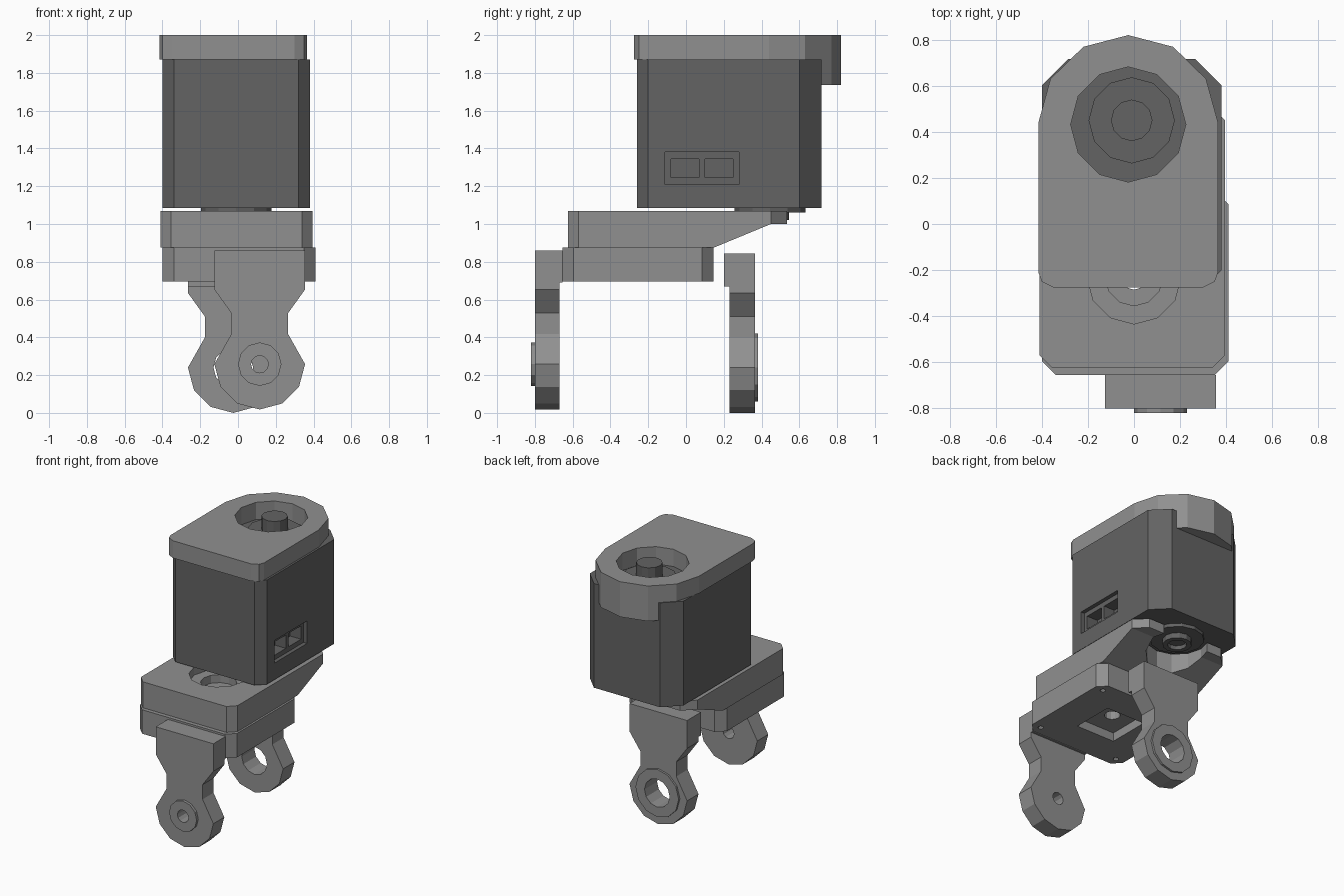
import bpy
import bmesh
import math

default = bpy.data.objects.get("Cube")
if default:
    bpy.data.objects.remove(default, do_unlink=True)


def material(name, value):
    m = bpy.data.materials.new(name)
    m.use_nodes = True
    colour = (value, value, value, 1)
    m.diffuse_color = colour
    m.node_tree.nodes["Principled BSDF"].inputs["Base Color"].default_value = colour
    return m


LIGHT = material("light grey", 0.28)
DARK = material("dark grey", 0.125)


def prism(name, points, lo, hi, axis, mat):
    """Extrude a 2D outline along an axis from lo to hi."""
    place = {"x": lambda a, b, h: (h, a, b),
             "y": lambda a, b, h: (a, h, b),
             "z": lambda a, b, h: (a, b, h)}[axis]
    bm = bmesh.new()
    low = [bm.verts.new(place(a, b, lo)) for a, b in points]
    high = [bm.verts.new(place(a, b, hi)) for a, b in points]
    bm.faces.new(low)
    bm.faces.new(high)
    n = len(points)
    for i in range(n):
        j = (i + 1) % n
        bm.faces.new((low[i], low[j], high[j], high[i]))
    bmesh.ops.recalc_face_normals(bm, faces=bm.faces)
    mesh = bpy.data.meshes.new(name)
    bm.to_mesh(mesh)
    bm.free()
    mesh.materials.append(mat)
    ob = bpy.data.objects.new(name, mesh)
    bpy.context.scene.collection.objects.link(ob)
    return ob


def ring(cx, cy, r, n=12):
    return [(cx + r * math.cos(math.tau * i / n), cy + r * math.sin(math.tau * i / n))
            for i in range(n)]


def rect(a0, a1, b0, b1):
    return [(a0, b0), (a1, b0), (a1, b1), (a0, b1)]


def chamfered(a0, a1, b0, b1, front, back):
    """Rectangle with cut corners, sized separately at the front and back."""
    return [(a0 + front, b0), (a1 - front, b0), (a1, b0 + front), (a1, b1 - back),
            (a1 - back, b1), (a0 + back, b1), (a0, b1 - back), (a0, b0 + front)]


def carve(ob, points, lo, hi, axis):
    """Subtract a prism from a part and discard the cutter."""
    cutter = prism("cutter", points, lo, hi, axis, ob.data.materials[0])
    cutter.hide_render = True
    mod = ob.modifiers.new("cut", "BOOLEAN")
    mod.operation = "DIFFERENCE"
    mod.solver = "EXACT"
    mod.object = cutter
    bpy.context.view_layer.update()
    graph = bpy.context.evaluated_depsgraph_get()
    mesh = bpy.data.meshes.new_from_object(ob.evaluated_get(graph))
    ob.modifiers.clear()
    ob.data = mesh
    bpy.data.objects.remove(cutter, do_unlink=True)


# Motor housing with a twin socket in its left side
housing = prism("motor_housing", chamfered(-0.40, 0.38, -0.26, 0.717, 0.06, 0.115),
                1.085, 1.87, "z", DARK)
carve(housing, rect(-0.11, 0.28, 1.21, 1.38), 0.35, 0.5, "x")
for y in (-0.08, 0.10):
    carve(housing, rect(y, y + 0.15, 1.245, 1.345), 0.26, 0.45, "x")

# Top cap: squared at the front, rounded at the back, with a round opening
cap_front = [(-0.415, -0.21), (-0.40, -0.25), (-0.35, -0.275),
             (0.30, -0.275), (0.35, -0.25), (0.365, -0.21)]
cap_back = [(-0.025 + 0.39 * math.cos(math.radians(a)),
             0.44 + 0.38 * math.sin(math.radians(a))) for a in range(0, 181, 30)]
cap = prism("top_cap", cap_front + cap_back, 1.87, 2.0, "z", LIGHT)
carve(cap, ring(-0.025, 0.432, 0.25), 1.8, 2.1, "z")

# Rear lip hanging from the cap
lip = prism("cap_rear_lip", cap_back, 1.735, 1.87, "z", LIGHT)
carve(lip, rect(-1, 1, 0, 0.717), 1.6, 2.0, "z")

# Upper spindle inside the cap opening
prism("spindle_collar", ring(-0.01, 0.45, 0.187), 1.87, 1.90, "z", DARK)
prism("spindle_pin", ring(-0.01, 0.45, 0.09), 1.90, 2.0, "z", DARK)

# Lower output disc with a bored hub
prism("output_disc", ring(-0.01, 0.445, 0.187), 1.06, 1.085, "z", DARK)
hub = prism("output_hub", ring(-0.01, 0.445, 0.10), 1.02, 1.06, "z", DARK)
carve(hub, ring(-0.01, 0.445, 0.065), 1.0, 1.05, "z")

# Upper base: sloped underside at the back, notched around the output disc
upper = prism("upper_base", chamfered(-0.41, 0.395, -0.625, 0.535, 0.055, 0.085),
              0.875, 1.07, "z", LIGHT)
carve(upper, [(0.145, 0.874), (0.45, 1.0), (0.7, 1.0), (0.7, 0.7), (0.145, 0.7)],
      -1, 1, "x")
carve(upper, ring(-0.01, 0.445, 0.215), 0.8, 1.2, "z")
for radius, floor in ((0.204, 1.01), (0.125, 0.95), (0.055, 0.8)):
    carve(upper, ring(0, -0.23, radius), floor, 1.2, "z")

# Lower base plate: square pocket, centre hole and corner screw holes beneath
lower = prism("lower_base", chamfered(-0.40, 0.41, -0.655, 0.145, 0.06, 0.06),
              0.695, 0.875, "z", LIGHT)
carve(lower, rect(-0.16, 0.16, -0.41, -0.09), 0.6, 0.76, "z")
carve(lower, ring(0, -0.23, 0.055), 0.6, 1.0, "z")
for x in (-0.33, 0.34):
    for y in (-0.585, 0.075):
        carve(lower, ring(x, y, 0.02, 8), 0.6, 0.74, "z")


def leg_outline(cx, cz, top):
    """Wide top, narrow waist and round eye."""
    side = [(0.24, top), (0.24, cz + 0.395), (0.15, cz + 0.27), (0.15, cz + 0.16)]
    eye = [(0.24 * math.cos(math.radians(a)), cz + 0.24 * math.sin(math.radians(a)))
           for a in range(0, -91, -30)]
    right = side + eye
    left = [(-a, b) for a, b in reversed(right[:-1])]
    return [(cx + a, b) for a, b in right + left]


def leg(name, cx, cz, top, y0, y1, boss_y, boss_r, hole_r):
    """Leg plate with a raised boss around a through hole."""
    plate = prism(name, leg_outline(cx, cz, top), y0, y1, "y", LIGHT)
    boss = prism(name + "_boss", ring(cx, cz, boss_r), min(boss_y), max(boss_y), "y", LIGHT)
    for part in (plate, boss):
        carve(part, ring(cx, cz, hole_r), -1, 1, "y")


# Front and rear legs with the mounting pads on their inner faces
leg("front_leg", 0.115, 0.258, 0.86, -0.80, -0.67, (-0.82, -0.80), 0.115, 0.046)
prism("front_leg_pad", rect(-0.125, 0.355, 0.69, 0.86), -0.67, -0.655, "y", LIGHT)
leg("rear_leg", -0.025, 0.24, 0.845, 0.23, 0.365, (0.365, 0.38), 0.18, 0.105)
prism("rear_leg_pad", rect(-0.265, 0.215, 0.67, 0.845), 0.20, 0.23, "y", LIGHT)
